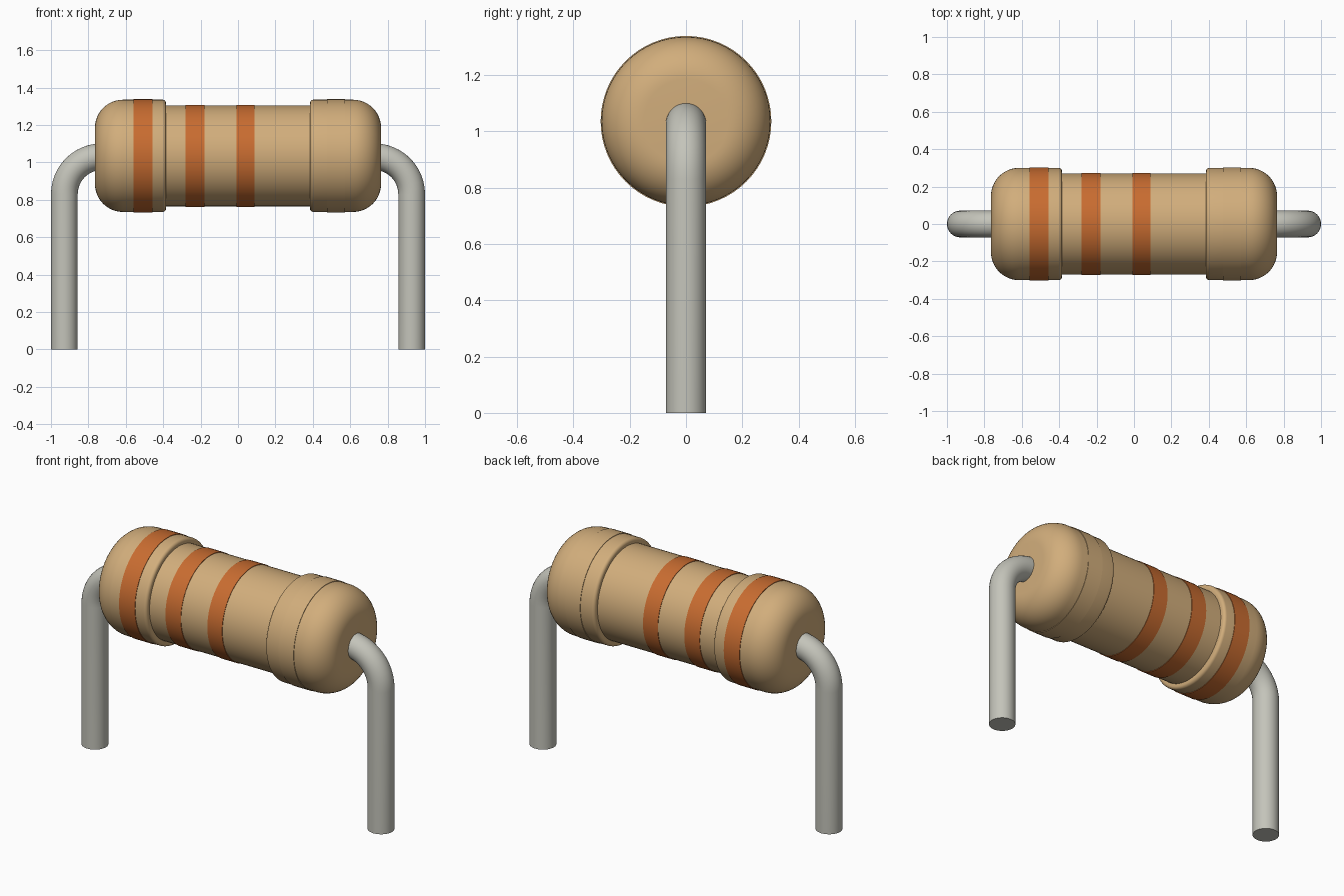
import bpy, bmesh, math
from mathutils import Matrix, Vector

cube = bpy.data.objects.get("Cube")
if cube:
    bpy.data.objects.remove(cube)

AXIS_Z = 1.035      # height of the body axis
SEGMENTS = 64


def material(name, rgb, roughness=0.5):
    mat = bpy.data.materials.new(name)
    mat.use_nodes = True
    mat.diffuse_color = (*rgb, 1)
    bsdf = mat.node_tree.nodes["Principled BSDF"]
    bsdf.inputs["Base Color"].default_value = (*rgb, 1)
    bsdf.inputs["Roughness"].default_value = roughness
    return mat


tan = material("tan", (0.64, 0.42, 0.20))
orange = material("orange", (0.58, 0.15, 0.03))
metal = material("grey metal", (0.55, 0.55, 0.49))


def finish(bm, name, mat):
    bmesh.ops.recalc_face_normals(bm, faces=bm.faces)
    mesh = bpy.data.meshes.new(name)
    bm.to_mesh(mesh)
    bm.free()
    mesh.materials.append(mat)
    obj = bpy.data.objects.new(name, mesh)
    bpy.context.collection.objects.link(obj)
    bpy.ops.object.select_all(action='DESELECT')
    obj.select_set(True)
    bpy.context.view_layer.objects.active = obj
    bpy.ops.object.shade_smooth_by_angle(angle=math.radians(35))
    return obj


def lathe(name, profile, mat, closed=False):
    """Spin (x, radius) points around the body axis."""
    bm = bmesh.new()
    verts = [bm.verts.new((x, 0, AXIS_Z + r)) for x, r in profile]
    pairs = list(zip(verts, verts[1:] + verts[:1]))
    edges = [bm.edges.new(p) for p in (pairs if closed else pairs[:-1])]
    bmesh.ops.spin(bm, geom=verts + edges, cent=(0, 0, AXIS_Z), axis=(1, 0, 0),
                   angle=math.tau, steps=SEGMENTS)
    bmesh.ops.remove_doubles(bm, verts=bm.verts, dist=1e-5)
    return finish(bm, name, mat)


def arc(cx, cr, radius, start, end, steps):
    return [(cx + radius * math.cos(a), cr + radius * math.sin(a))
            for a in (math.radians(start + (end - start) * i / steps)
                      for i in range(steps + 1))]


def lead(name, side):
    """Bent wire: out of the cap, round the bend, straight down."""
    wire, bend, x_leg, z_top = 0.0715, 0.20, 0.9285, 1.03
    path = [(0.60, z_top, 90)]
    for i in range(13):
        a = 90 - 90 * i / 12
        path.append((x_leg - bend + bend * math.cos(math.radians(a)),
                     z_top - bend + bend * math.sin(math.radians(a)), a))
    path.append((x_leg, 0, 0))
    bm = bmesh.new()
    rings = []
    for x, z, a in path:
        out = Vector((math.cos(math.radians(a)), 0, math.sin(math.radians(a))))
        rings.append([])
        for k in range(32):
            t = math.tau * k / 32
            p = Vector((x, 0, z)) + wire * (out * math.cos(t) + Vector((0, math.sin(t), 0)))
            rings[-1].append(bm.verts.new((side * p.x, p.y, p.z)))
    for lower, upper in zip(rings, rings[1:]):
        for k in range(32):
            j = (k + 1) % 32
            bm.faces.new((lower[k], lower[j], upper[j], upper[k]))
    bm.faces.new(rings[0])
    bm.faces.new(rings[-1])
    return finish(bm, name, metal)


# Slim middle of the body
lathe("body_tube", [(-0.42, 0.27), (0.42, 0.27)], tan)

# Rounded end caps and wire leads, mirrored left and right
for label, side in (("left", 1), ("right", -1)):
    profile = ([(0.385, 0.262)] + arc(0.403, 0.282, 0.018, 180, 90, 5)
               + arc(0.615, 0.15, 0.15, 90, 0, 12) + [(0.765, 0)])
    lathe(label + "_end_cap", [(side * x, r) for x, r in profile], tan)
    lead(label + "_wire_lead", side)

# Colour bands: thin rings around the body
for name, x0, x1, r, mat in (
        ("first_band", -0.56, -0.457, 0.30, orange),
        ("second_band", -0.28, -0.18, 0.27, orange),
        ("third_band", -0.008, 0.088, 0.27, orange),
        ("tolerance_band", 0.475, 0.573, 0.30, tan)):
    lathe(name, [(x0, r - 0.003), (x0, r + 0.003), (x1, r + 0.003), (x1, r - 0.003)],
          mat, closed=True)
